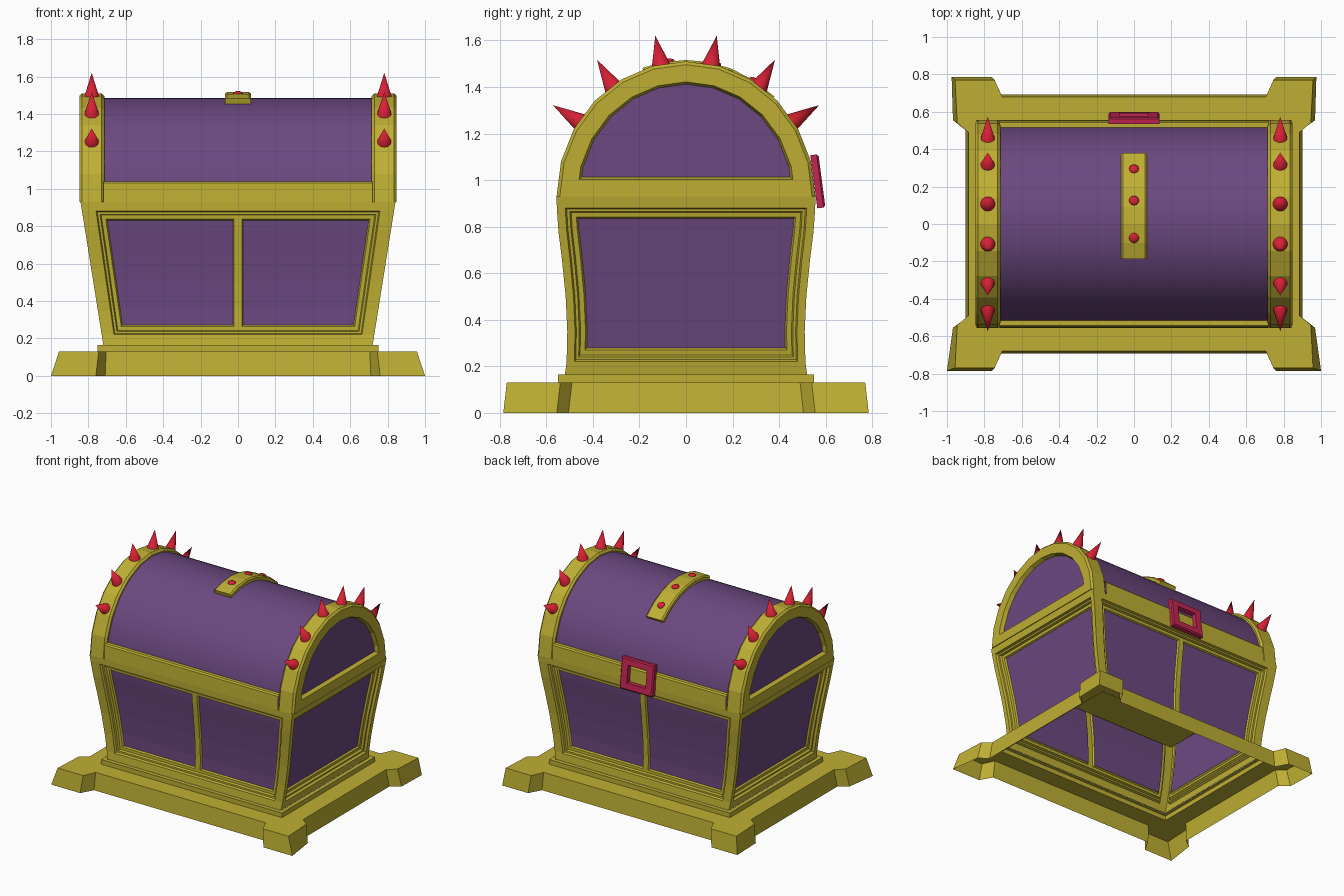
import bpy, bmesh, math
from mathutils import Vector, Matrix

if "Cube" in bpy.data.objects:
    bpy.data.objects.remove(bpy.data.objects["Cube"])


def mat(name, r, g, b):
    m = bpy.data.materials.new(name)
    m.diffuse_color = (r, g, b, 1)
    m.use_nodes = True
    m.node_tree.nodes["Principled BSDF"].inputs["Base Color"].default_value = m.diffuse_color
    return m


GOLD = mat("old_gold", 0.52, 0.43, 0.033)
PURPLE = mat("purple", 0.15, 0.065, 0.215)
RED = mat("red", 0.68, 0.015, 0.035)
CRIMSON = mat("crimson", 0.55, 0.018, 0.085)


def finish(name, bm, *mats, smooth=False):
    me = bpy.data.meshes.new(name)
    for f in bm.faces:
        f.smooth = smooth
    bm.to_mesh(me)
    bm.free()
    for m in mats:
        me.materials.append(m)
    ob = bpy.data.objects.new(name, me)
    bpy.context.collection.objects.link(ob)
    return ob


def loft(bm, loops, closed=True):
    rows = [[bm.verts.new(p) for p in lp] for lp in loops]
    n = len(rows[0])
    cells = []
    for a, b in zip(rows, rows[1:]):
        cells.append([bm.faces.new((a[i], a[(i + 1) % n], b[(i + 1) % n], b[i]))
                      for i in range(n if closed else n - 1)])
    return rows, cells


def inset(bm, faces, thickness, depth=0.0):
    bm.normal_update()
    bmesh.ops.inset_region(bm, faces=faces, thickness=thickness, depth=depth,
                           use_even_offset=True, use_boundary=True)


def arch(a, b, t):
    return a * math.cos(t), 0.93 + b * math.sin(t)


# Plinth: skirt with flared corner feet, stepped up to the body, hollow below
def outline(quarter, back_x):
    q = list(quarter)
    back = [(min(x, back_x), y) for x, y in q]
    pts = back + [(-x, y) for x, y in reversed(back)]
    front = q + [(-x, y) for x, y in reversed(q)]
    return pts + [(-x, -y) for x, y in front]


def clamp(pts, cx, cy):
    return [(max(-cx, min(cx, x)), max(-cy, min(cy, y))) for x, y in pts]


low = outline([(.90, .505), (.968, .555), (1.0, .785), (.76, .785), (.71, .692)], .975)
top = outline([(.885, .49), (.945, .54), (.957, .77), (.745, .77), (.705, .68)], .957)
step, seat = clamp(top, .75, .55), clamp(top, .722, .521)
bm = bmesh.new()
loft(bm, [[(x, y, z) for x, y in lp] for lp, z in
          ((low, 0), (top, .13), (step, .13), (step, .165), (seat, .165))])
bmesh.ops.remove_doubles(bm, verts=bm.verts[:], dist=1e-5)
finish("plinth", bm, GOLD)

# Body: flared hollow box with stepped frames and recessed panels
levels = [(.165, .52), (.22, .513), (.35, .51), (.5, .517), (.65, .532),
          (.78, .548), (.88, .555), (.93, .556)]
loops = []
for z, hy in levels:
    hx = .72 + .122 * (z - .165) / .765
    ring = [(u * hx, -hy, z) for u in (-1, -.91, 0, .91)]
    ring += [(hx, u * hy, z) for u in (-1, -.935, 0, .935)]
    loops.append(ring + [(-x, -y, z) for x, y, _ in ring])
bm = bmesh.new()
_, cells = loft(bm, loops)
panels = []
for w in range(4):
    left = [r[4 * w + 1] for r in cells[1:-1]]
    right = [r[4 * w + 2] for r in cells[1:-1]]
    inset(bm, left + right, .006, -.018)
    inset(bm, left + right, .012)
    inset(bm, left + right, .006, -.016)
    groups = [left, right] if w % 2 == 0 else [left + right]
    for g in groups:
        inset(bm, g, .021)
        inset(bm, g, .007, -.012)
        panels += g
for f in panels:
    f.material_index = 1
finish("body", bm, GOLD, PURPLE)

# Ceiling inside the hollow body
bm = bmesh.new()
bmesh.ops.create_grid(bm, x_segments=1, y_segments=1, size=1,
                      matrix=Matrix.Translation((0, 0, .68)) @ Matrix.Diagonal((.735, .472, 1, 1)))
finish("inner_floor", bm, GOLD)

# Lid end ribs: arched slab with chamfered rim and recessed end panel
N = 12
prof = [arch(.556, .58, math.pi * i / N) for i in range(N + 1)]
bm = bmesh.new()
rows, _ = loft(bm, [[(x, y, z) for y, z in prof] for x in (.715, .848)])
for r in rows:
    bm.faces.new(r)
bmesh.ops.recalc_face_normals(bm, faces=bm.faces[:])
rim = [bm.edges.get((a, b)) for r in rows for a, b in zip(r, r[1:])]
bmesh.ops.bevel(bm, geom=rim, offset=.014, segments=1, affect='EDGES')
end = max((f for f in bm.faces if len(f.verts) > 6), key=lambda f: f.calc_center_median().x)
inset(bm, [end], .073)
inset(bm, [end], .010, -.03)
end.material_index = 1
finish("lid_end_rib", bm, GOLD, PURPLE).modifiers.new("mirror", 'MIRROR')

# Lid barrel
bm = bmesh.new()
M = 24
loft(bm, [[(x, *arch(.527, .556, math.pi * i / M)) for i in range(M + 1)]
          for x in (-.72, .72)], closed=False)
bmesh.ops.reverse_faces(bm, faces=bm.faces[:])
finish("lid_barrel", bm, PURPLE, smooth=True)

# Lid front and back rails
bm = bmesh.new()
rail = [(.556, .93), (.551, 1.03), (.542, 1.04), (.50, 1.04), (.50, .93)]
loft(bm, [[(x, y, z) for y, z in rail] for x in (-.72, .72)])
bmesh.ops.recalc_face_normals(bm, faces=bm.faces[:])
m = finish("lid_rail", bm, GOLD).modifiers.new("mirror", 'MIRROR')
m.use_axis = (False, True, False)

# Strap over the top of the lid
bm = bmesh.new()
ts = [math.acos(y / .55) for y in (.375, .29, .19, .09, 0, -.1, -.185)]
rows, _ = loft(bm, [[(x, *arch(.527 + d, .556 + d, t))
                     for x, d in ((-.07, -.012), (.07, -.012), (.07, .022), (.06, .03),
                                  (-.06, .03), (-.07, .022))] for t in ts])
bm.faces.new(rows[0])
bm.faces.new(rows[-1])
bmesh.ops.recalc_face_normals(bm, faces=bm.faces[:])
finish("lid_strap", bm, GOLD)

# Strap rivets
bm = bmesh.new()
for y in (.295, .125, -.075):
    t = math.acos(y / .557)
    p = arch(.557, .584, t)
    rot = Matrix.Rotation(t - math.pi / 2, 4, 'X')
    bmesh.ops.create_uvsphere(bm, u_segments=12, v_segments=6, radius=.027,
                              matrix=Matrix.Translation((0, *p)) @ rot @ Matrix.Diagonal((1, 1, .5, 1)))
finish("strap_rivets", bm, RED, smooth=True)

# Spikes along both ribs
bm = bmesh.new()
for base, tip in (((.105, 1.48), (.132, 1.62)), ((.305, 1.385), (.382, 1.517)),
                  ((.44, 1.24), (.572, 1.322))):
    for s in (-1, 1):
        a, b = Vector((.782, s * base[0], base[1])), Vector((.782, s * tip[0], tip[1]))
        rot = (b - a).to_track_quat('Z', 'Y').to_matrix().to_4x4()
        bmesh.ops.create_cone(bm, segments=14, radius1=.044, radius2=0, depth=(b - a).length,
                              cap_ends=False, matrix=Matrix.Translation((a + b) / 2) @ rot)
bmesh.ops.remove_doubles(bm, verts=bm.verts[:], dist=1e-4)
for f in bm.faces:
    if f.normal.length == 0:
        f.normal_update()
finish("rib_spikes", bm, RED, smooth=True).modifiers.new("mirror", 'MIRROR')

# Buckle: tilted square ring on the back
bm = bmesh.new()
tilt = Matrix.Translation((0, .567, .995)) @ Matrix.Rotation(.13, 4, 'X')
sq = ((-1, -1), (1, -1), (1, 1), (-1, 1))
ring = [(.136, .115, -.018), (.136, .115, .009), (.128, .107, .017),
        (.078, .064, .017), (.075, .061, -.018)]
rows, _ = loft(bm, [[tilt @ Vector((u * w, d, v * h)) for u, v in sq]
                    for w, h, d in ring + ring[:1]])
bmesh.ops.remove_doubles(bm, verts=bm.verts[:], dist=1e-5)
bmesh.ops.recalc_face_normals(bm, faces=bm.faces[:])
finish("buckle", bm, CRIMSON)
